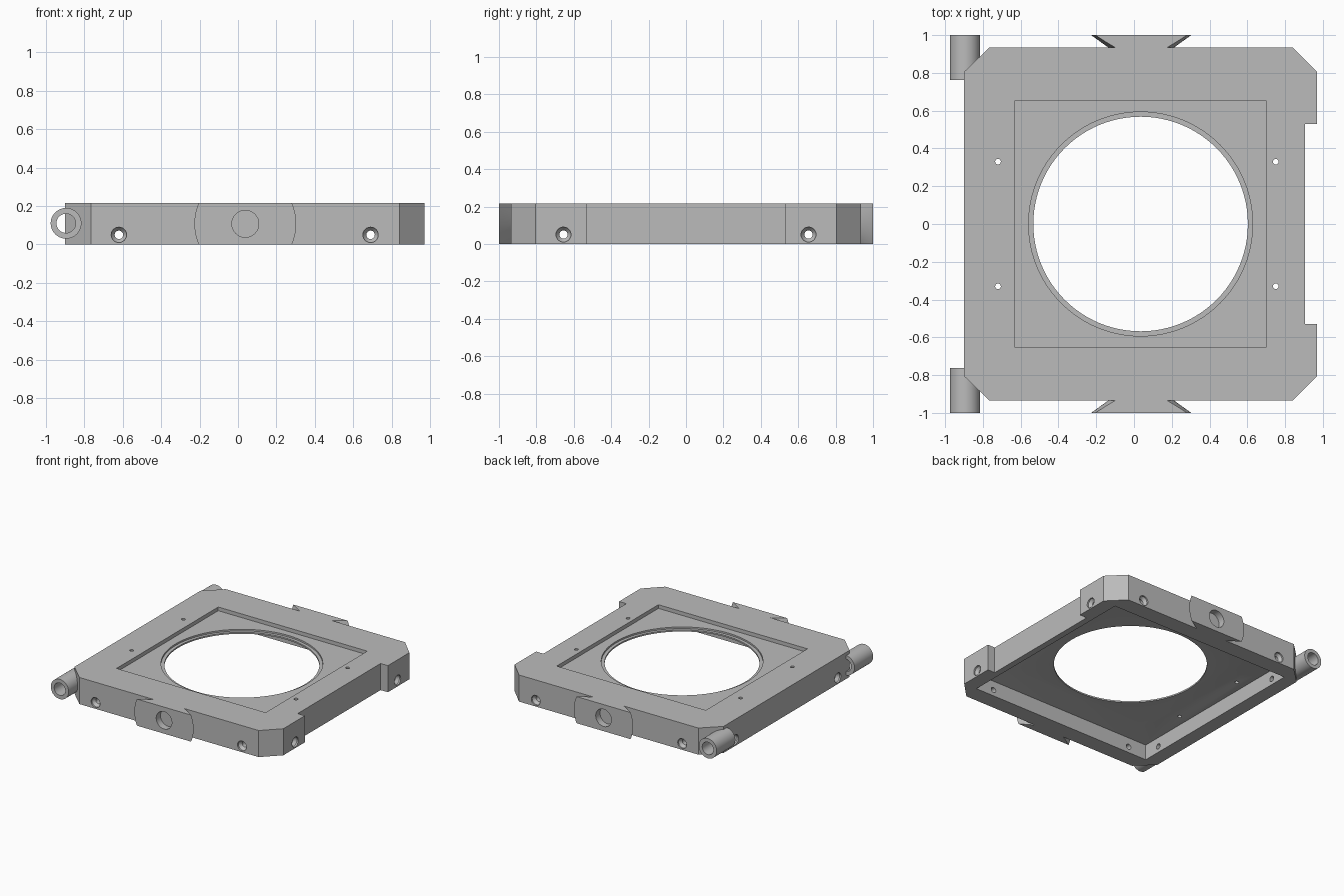
import bpy, bmesh, math
from mathutils import Vector

cube = bpy.data.objects.get("Cube")
if cube:
    bpy.data.objects.remove(cube, do_unlink=True)

grey = bpy.data.materials.new("machined grey")
grey.use_nodes = True
colour = (0.5, 0.5, 0.5, 1)
grey.diffuse_color = colour
grey.node_tree.nodes["Principled BSDF"].inputs["Base Color"].default_value = colour

H = 0.215      # plate height
CX = 0.035     # centre of the opening


def loft(name, rings):
    """Closed solid skinned through rings of equal point count."""
    bm = bmesh.new()
    loops = [[bm.verts.new(p) for p in ring] for ring in rings]
    n = len(loops[0])
    for a, b in zip(loops, loops[1:]):
        for i in range(n):
            j = (i + 1) % n
            bm.faces.new((a[i], a[j], b[j], b[i]))
    bm.faces.new(loops[0])
    bm.faces.new(loops[-1])
    bmesh.ops.recalc_face_normals(bm, faces=bm.faces)
    mesh = bpy.data.meshes.new(name)
    bm.to_mesh(mesh)
    bm.free()
    mesh.materials.append(grey)
    obj = bpy.data.objects.new(name, mesh)
    bpy.context.collection.objects.link(obj)
    return obj


def circle(centre, axis, r, d, n=32):
    """Circle of radius r, shifted d along a horizontal or vertical axis."""
    axis = Vector(axis)
    u = axis.orthogonal().normalized()
    v = axis.cross(u)
    turn = [2 * math.pi * i / n for i in range(n)]
    return [Vector(centre) + axis * d + r * (u * math.cos(t) + v * math.sin(t)) for t in turn]


def round_solid(name, centre, axis, profile, n=32):
    return loft(name, [circle(centre, axis, r, d, n) for r, d in profile])


def rect(hx, hy, z):
    return [(CX + sx * hx, sy * hy, z) for sx, sy in ((-1, -1), (1, -1), (1, 1), (-1, 1))]


def boolean(obj, cutter, operation="DIFFERENCE"):
    mod = obj.modifiers.new("cut", "BOOLEAN")
    mod.operation = operation
    mod.solver = "EXACT"
    mod.object = cutter
    bpy.context.view_layer.objects.active = obj
    bpy.ops.object.modifier_apply(modifier=mod.name)
    bpy.data.objects.remove(cutter, do_unlink=True)


def smooth(obj):
    bpy.ops.object.select_all(action="DESELECT")
    obj.select_set(True)
    bpy.context.view_layer.objects.active = obj
    bpy.ops.object.shade_smooth_by_angle(angle=math.radians(25))


# Plate with chamfered corners and two lugs on the left side
half = [(0.905, 0), (0.905, 0.53), (0.97, 0.53), (0.97, 0.805),
        (0.84, 0.935), (-0.765, 0.935), (-0.9, 0.805), (-0.9, 0)]
outline = half[1:-1] + [(x, -y) for x, y in reversed(half[1:-1])]
plate = loft("frame_plate", [[(x, y, z) for x, y in outline] for z in (0, H)])

# Hollow underside with a sloped ceiling, and the shallow top recess
boolean(plate, loft("underside", [rect(0.82, 0.80, -0.1), rect(0.82, 0.80, 0.125),
                                  rect(0.65, 0.635, 0.16)]))
boolean(plate, loft("recess", [rect(0.667, 0.65, 0.185), rect(0.667, 0.65, 0.3)]))

# Round opening with a narrow ledge
boolean(plate, round_solid("opening", (CX, 0, 0), (0, 0, 1),
                           [(0.568, 0.1), (0.568, 0.172), (0.593, 0.172), (0.593, 0.3)], 96))

# Small vertical pin holes
for x in (-0.72, 0.75):
    for y in (-0.33, 0.33):
        boolean(plate, round_solid("pin_hole", (x, y, 0), (0, 0, 1),
                                   [(0.015, 0.05), (0.015, 0.3)], 16))

# Countersunk screw holes through all four walls
screw = [(0.04, -0.02), (0.04, 0.012), (0.022, 0.035), (0.022, 0.18)]
for s in (-1, 1):
    for x in (CX - 0.655, CX + 0.655):
        boolean(plate, round_solid("screw", (x, s * 0.935, 0.05), (0, -s, 0), screw, 24))
    boolean(plate, round_solid("screw", (-0.9, s * 0.655, 0.05), (1, 0, 0), screw, 24))
    boolean(plate, round_solid("screw", (0.97, s * 0.655, 0.05), (-1, 0, 0), screw, 24))
smooth(plate)

for s, side in ((-1, "front"), (1, "back")):
    # Conical dovetail trimmed to the plate height, with a blind socket
    mid = (CX + 0.003, 0, H / 2)
    out = (0, s, 0)
    dovetail = round_solid(side + "_dovetail", mid, out, [(0.172, 0.933), (0.265, 1.0)], 96)
    boolean(dovetail, loft("trim", [rect(0.5, 2, 0), rect(0.5, 2, H)]), "INTERSECT")
    boolean(dovetail, round_solid("socket", mid, out, [(0.07, 0.945), (0.07, 1.1)], 48))
    smooth(dovetail)

    # Hinge tube beside the chamfered corner
    pin = (-0.895, 0, 0.11)
    tube = round_solid(side + "_hinge_tube", pin, out, [(0.08, 0.762), (0.08, 1.0)], 48)
    boolean(tube, round_solid("bore", pin, out, [(0.05, 0.7), (0.05, 1.1)], 48))
    smooth(tube)
